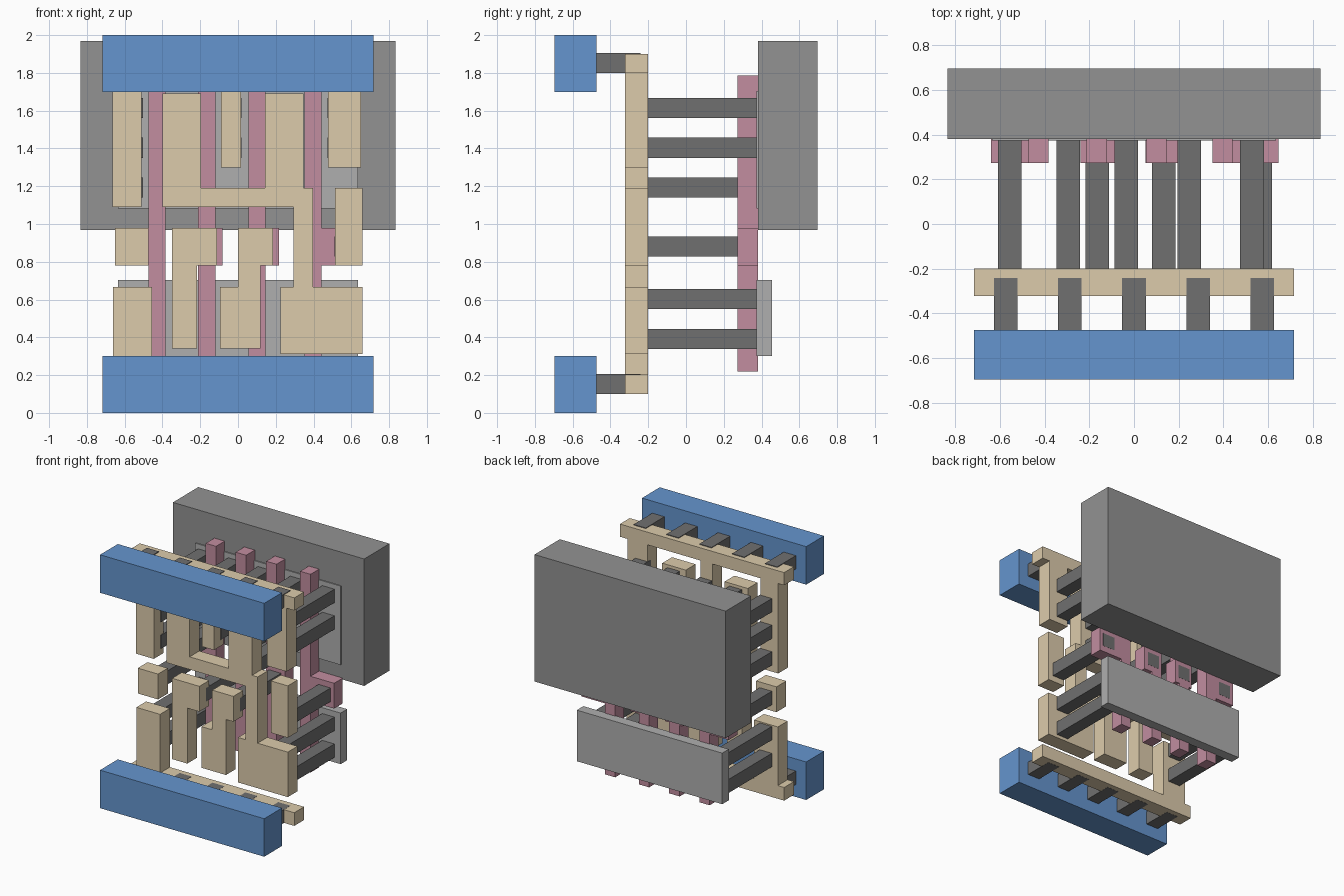
import bpy, bmesh


def material(name, rgb):
    m = bpy.data.materials.new(name)
    m.diffuse_color = (*rgb, 1)
    return m


BLUE = material("rail_blue", (0.13, 0.30, 0.62))
SAND = material("wire_sand", (0.72, 0.60, 0.41))
PINK = material("gate_pink", (0.54, 0.27, 0.35))
DARK = material("contact_dark_grey", (0.16, 0.16, 0.16))
MID = material("well_grey", (0.29, 0.29, 0.29))
LIGHT = material("strip_light_grey", (0.43, 0.43, 0.43))


def plate(name, outline, y0, y1, mat):
    """Extrude an (x, z) outline from y0 back to y1."""
    bm = bmesh.new()
    face = bm.faces.new([bm.verts.new((x, y0, z)) for x, z in outline])
    ext = bmesh.ops.extrude_face_region(bm, geom=[face])
    verts = [v for v in ext["geom"] if isinstance(v, bmesh.types.BMVert)]
    bmesh.ops.translate(bm, verts=verts, vec=(0, y1 - y0, 0))
    bmesh.ops.recalc_face_normals(bm, faces=bm.faces)
    me = bpy.data.meshes.new(name)
    bm.to_mesh(me)
    bm.free()
    me.materials.append(mat)
    ob = bpy.data.objects.new(name, me)
    bpy.context.collection.objects.link(ob)
    return ob


def box(name, x0, x1, y0, y1, z0, z1, mat):
    return plate(name, [(x0, z0), (x1, z0), (x1, z1), (x0, z1)], y0, y1, mat)


# Front power rails with their short connecting pegs
for side, z0, pz in (("lower", 0.0, 0.1), ("upper", 1.7, 1.8)):
    box(side + "_power_rail", -0.717, 0.717, -0.697, -0.475, z0, z0 + 0.3, BLUE)
    for i in range(5):
        x = -0.574 + 0.287 * i
        box(f"{side}_rail_peg", x - 0.053, x + 0.053, -0.48, -0.242,
            pz - 0.001, pz + 0.105, DARK)

# Sand-coloured wiring layer
WIRES = {
    "upper_comb_wire": [(-0.717, 1.9), (-0.717, 1.8), (-0.665, 1.8), (-0.665, 1.09),
                        (-0.51, 1.09), (-0.51, 1.8), (-0.09, 1.8), (-0.09, 1.3),
                        (0.015, 1.3), (0.015, 1.8), (0.477, 1.8), (0.477, 1.3),
                        (0.65, 1.3), (0.65, 1.8), (0.717, 1.8), (0.717, 1.9)],
    "lower_comb_wire": [(-0.717, 0.1), (0.717, 0.1), (0.717, 0.204), (-0.455, 0.204),
                        (-0.455, 0.667), (-0.662, 0.667), (-0.662, 0.204), (-0.717, 0.204)],
    "output_wire": [(-0.4, 1.69), (-0.4, 1.09), (0.293, 1.09), (0.293, 0.667),
                    (0.226, 0.667), (0.226, 0.312), (0.66, 0.312), (0.66, 0.667),
                    (0.397, 0.667), (0.397, 1.19), (0.348, 1.19), (0.348, 1.69),
                    (0.142, 1.69), (0.142, 1.19), (-0.197, 1.19), (-0.197, 1.69)],
    "input_wire_far_left": [(-0.65, 0.78), (-0.473, 0.78), (-0.473, 0.98), (-0.65, 0.98)],
    "input_wire_left": [(-0.35, 0.342), (-0.217, 0.342), (-0.217, 0.78), (-0.112, 0.78),
                        (-0.112, 0.98), (-0.35, 0.98)],
    "input_wire_middle": [(-0.095, 0.342), (0.12, 0.342), (0.12, 0.78), (0.185, 0.78),
                          (0.185, 0.98), (0, 0.98), (0, 0.667), (-0.095, 0.667)],
    "input_wire_right": [(0.513, 0.78), (0.66, 0.78), (0.66, 1.19), (0.513, 1.19)],
}
for name, outline in WIRES.items():
    plate(name, outline, -0.322, -0.2, SAND)

# Pink gate bars, each with a wider pad: bar x0, x1, pad x0, x1
GATES = [(-0.473, -0.383, -0.64, -0.383), (-0.212, -0.12, -0.24, -0.083),
         (0.055, 0.145, 0.052, 0.218), (0.352, 0.442, 0.352, 0.648)]
for a, b, pa, pb in GATES:
    outline = [(a, 0.22), (b, 0.22), (b, 0.78), (pb, 0.78), (pb, 0.98), (b, 0.98),
               (b, 1.785), (a, 1.785), (a, 0.98), (pa, 0.98), (pa, 0.78), (a, 0.78)]
    clean = [p for i, p in enumerate(outline) if p not in outline[:i]]
    plate("gate_bar", clean, 0.273, 0.381, PINK)

# Long contact posts: left x and the bottom heights of the posts there
TOP2, TOP3, BOTTOM = (1.35, 1.56), (1.14, 1.35, 1.56), (0.338, 0.55)
PAD = (0.828,)
POSTS = [(-0.61, BOTTOM + PAD + TOP3), (-0.347, TOP3), (-0.218, PAD), (-0.087, TOP2),
         (0.08, PAD), (0.195, TOP3), (0.475, BOTTOM + TOP2), (0.512, PAD)]
for x, heights in POSTS:
    for z in heights:
        box("contact_post", x, x + 0.106, -0.24, 0.382, z, z + 0.107, DARK)

# Rear strips and the big well block
box("lower_strip", -0.635, 0.635, 0.373, 0.455, 0.3, 0.703, LIGHT)
box("upper_strip", -0.635, 0.635, 0.373, 0.455, 1.083, 1.705, LIGHT)
box("well_block", -0.835, 0.835, 0.381, 0.697, 0.968, 1.97, MID)
